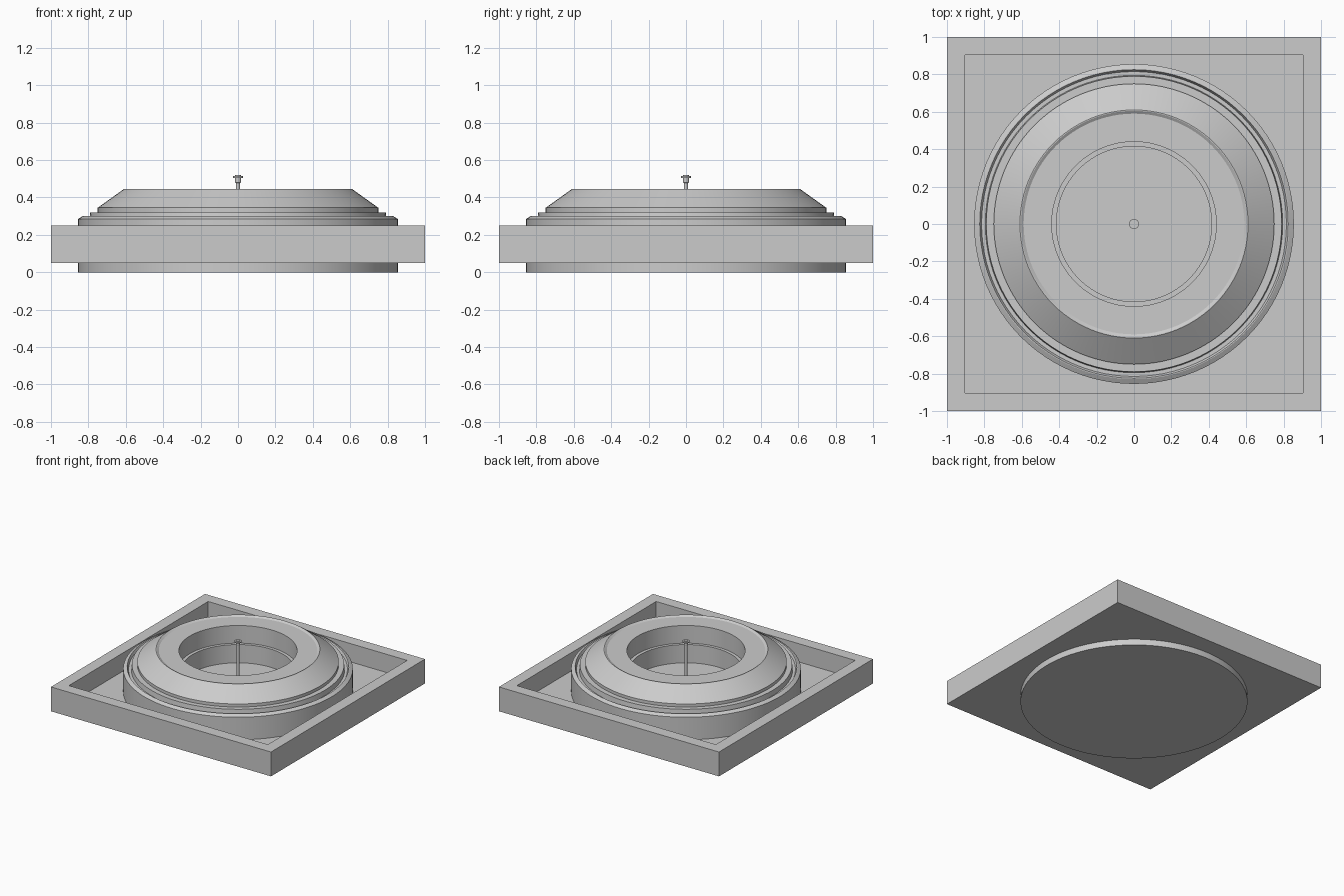
import bpy
import bmesh
import math
from mathutils import Matrix

cube = bpy.data.objects.get("Cube")
if cube:
    bpy.data.objects.remove(cube, do_unlink=True)

# One grey for everything
grey = bpy.data.materials.new("plain grey")
grey.use_nodes = True
colour = (0.6, 0.6, 0.6, 1)
grey.diffuse_color = colour
grey.node_tree.nodes["Principled BSDF"].inputs["Base Color"].default_value = colour


def finish(name, bm):
    """Turn a bmesh into a named grey object."""
    bmesh.ops.recalc_face_normals(bm, faces=bm.faces)
    mesh = bpy.data.meshes.new(name)
    bm.to_mesh(mesh)
    bm.free()
    mesh.materials.append(grey)
    obj = bpy.data.objects.new(name, mesh)
    bpy.context.collection.objects.link(obj)
    return obj


def lathe(name, profile, steps):
    """Spin a (radius, height) profile that starts and ends on the axis."""
    bm = bmesh.new()
    verts = [bm.verts.new((r, 0, z)) for r, z in profile]
    edges = [bm.edges.new(pair) for pair in zip(verts, verts[1:])]
    bmesh.ops.spin(bm, geom=verts + edges, cent=(0, 0, 0), axis=(0, 0, 1),
                   angle=math.tau, steps=steps, use_duplicate=False)
    bmesh.ops.remove_doubles(bm, verts=bm.verts, dist=0.0002)
    obj = finish(name, bm)
    bpy.ops.object.select_all(action='DESELECT')
    obj.select_set(True)
    bpy.context.view_layer.objects.active = obj
    bpy.ops.object.shade_smooth_by_angle(angle=math.radians(20))
    return obj


# Square tray: a slab whose top face is inset and sunk
bm = bmesh.new()
bmesh.ops.create_cube(bm, size=1, matrix=Matrix.Translation((0, 0, 0.15))
                      @ Matrix.Diagonal((2, 2, 0.2, 1)))
top = max(bm.faces, key=lambda f: f.calc_center_median().z)
bmesh.ops.inset_region(bm, faces=[top], thickness=0.135)
floor = bmesh.ops.extrude_face_region(bm, geom=[top])
bmesh.ops.translate(bm, vec=(0, 0, -0.15),
                    verts=[v for v in floor["geom"] if isinstance(v, bmesh.types.BMVert)])
if top.is_valid:
    bm.faces.remove(top)
finish("square_tray", bm)

# Round stepped body with a grooved rim, sloped shoulder and stepped well
lathe("round_body", [
    (0, 0), (0.38, 0), (0.855, 0), (0.855, 0.285), (0.83, 0.3),
    (0.825, 0.3), (0.815, 0.28), (0.795, 0.28), (0.79, 0.32), (0.75, 0.32),
    (0.75, 0.345), (0.61, 0.445), (0.605, 0.445), (0.59, 0.435),
    (0.44, 0.435), (0.44, 0.29), (0.415, 0.29), (0.415, 0.14), (0, 0.14),
], 96)

# Slim centre pin with a collar and flat cap
lathe("centre_pin", [
    (0, 0.13), (0.011, 0.13), (0.011, 0.478), (0.016, 0.48),
    (0.016, 0.503), (0.027, 0.505), (0.027, 0.514), (0.015, 0.514),
    (0.015, 0.52), (0, 0.52),
], 24)
